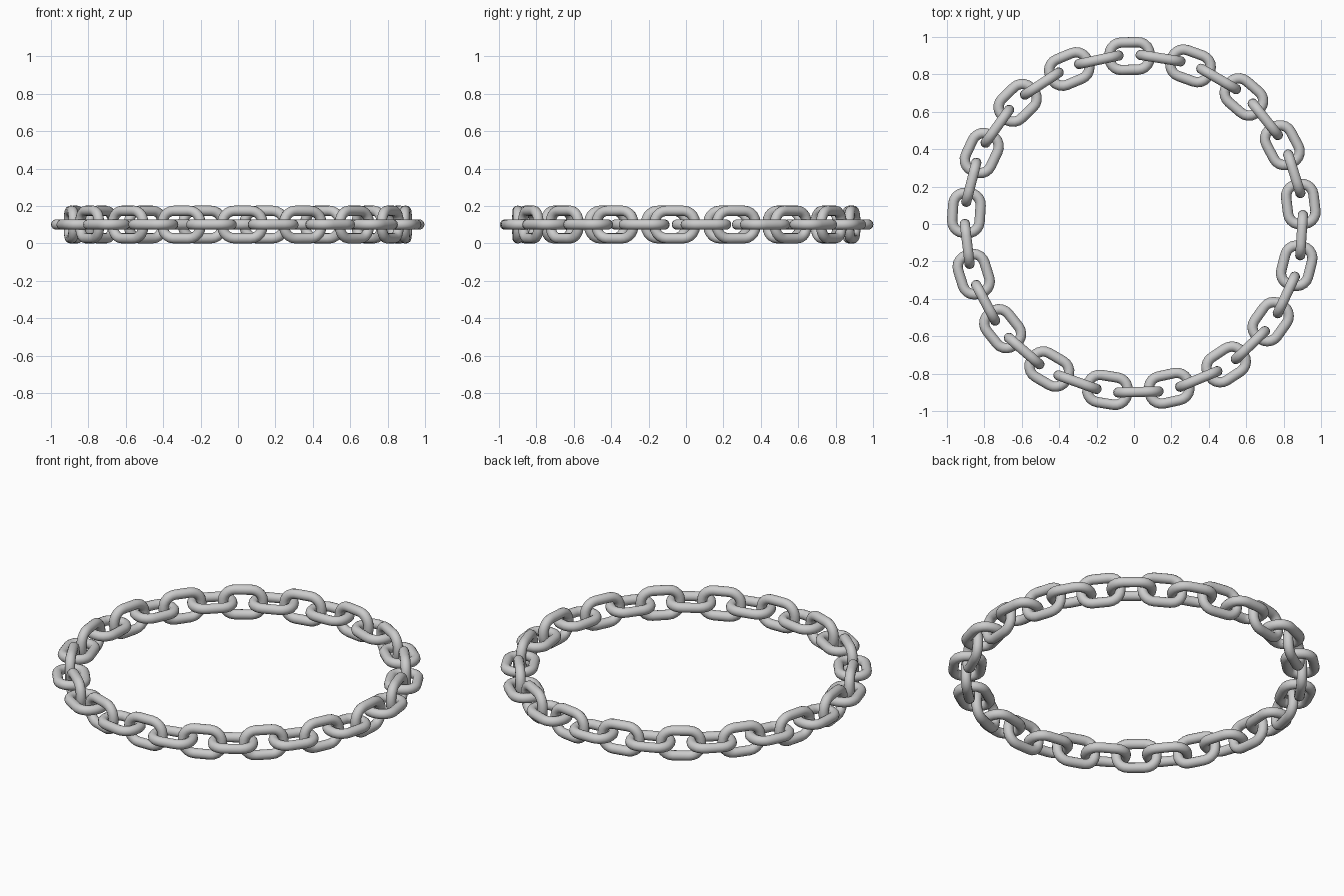
import bpy, bmesh, math
from mathutils import Matrix, Vector

if "Cube" in bpy.data.objects:
    bpy.data.objects.remove(bpy.data.objects["Cube"])

LINKS = 34            # alternating flat and upright links
RING_R = 0.898        # radius of the chain circle
TUBE_R = 0.0275       # link wire radius
HALF_L, HALF_W, CORNER = 0.1075, 0.0735, 0.064   # wire centreline
CORNER_STEPS, SIDES = 5, 14
START = math.radians(91.5)


def link_mesh():
    """Round wire swept along a rounded rectangle lying in the XY plane."""
    path = []
    corners = [(1, 1), (-1, 1), (-1, -1), (1, -1)]
    for q, (sx, sy) in enumerate(corners):
        centre = Vector((sx * (HALF_L - CORNER), sy * (HALF_W - CORNER), 0))
        for s in range(CORNER_STEPS + 1):
            a = math.pi / 2 * (q + s / CORNER_STEPS)
            out = Vector((math.cos(a), math.sin(a), 0))
            path.append((centre + out * CORNER, out))
    bm = bmesh.new()
    rings = []
    for p, out in path:
        ring = []
        for k in range(SIDES):
            t = 2 * math.pi * k / SIDES
            ring.append(bm.verts.new(p + out * (TUBE_R * math.cos(t))
                                     + Vector((0, 0, TUBE_R * math.sin(t)))))
        rings.append(ring)
    for i, r0 in enumerate(rings):
        r1 = rings[(i + 1) % len(rings)]
        for k in range(SIDES):
            n = (k + 1) % SIDES
            bm.faces.new((r0[k], r1[k], r1[n], r0[n])).smooth = True
    bmesh.ops.recalc_face_normals(bm, faces=bm.faces)
    me = bpy.data.meshes.new("chain_link")
    bm.to_mesh(me)
    bm.free()
    return me


# Links around the circle, every second one turned upright
mesh = link_mesh()
height = HALF_W + TUBE_R
for i in range(LINKS):
    a = START + 2 * math.pi * i / LINKS
    upright = i % 2 == 1
    ob = bpy.data.objects.new(("upright_link_" if upright else "flat_link_") + str(i), mesh)
    bpy.context.collection.objects.link(ob)
    ob.matrix_world = (Matrix.Translation((RING_R * math.cos(a), RING_R * math.sin(a), height))
                       @ Matrix.Rotation(a + math.pi / 2, 4, 'Z')
                       @ Matrix.Rotation(math.pi / 2 if upright else 0, 4, 'X'))
